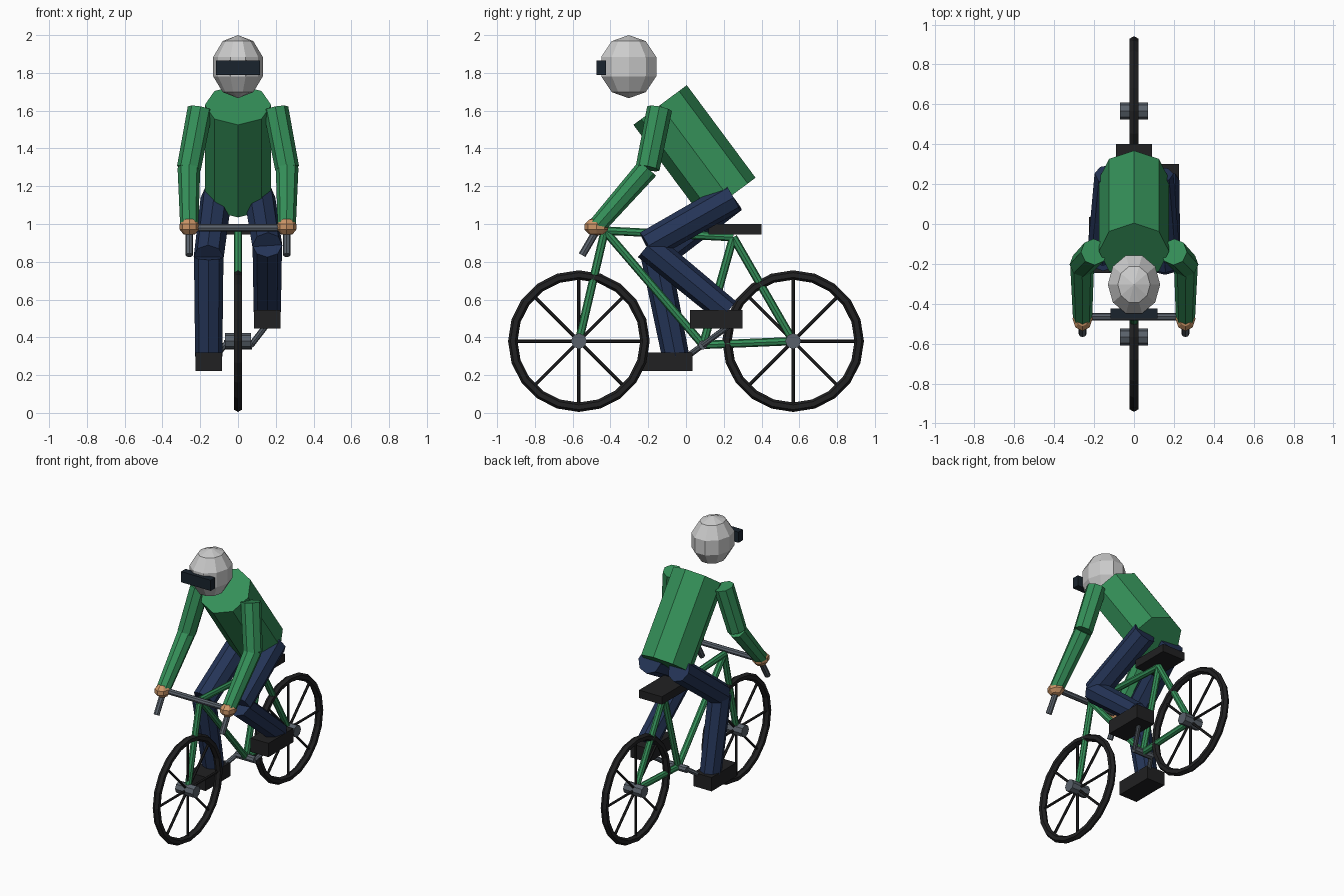
import bpy, bmesh, math
from mathutils import Vector, Matrix

if "Cube" in bpy.data.objects:
    bpy.data.objects.remove(bpy.data.objects["Cube"])


def material(name, rgb):
    m = bpy.data.materials.new(name)
    m.diffuse_color = (*rgb, 1)
    m.use_nodes = True
    m.node_tree.nodes["Principled BSDF"].inputs["Base Color"].default_value = m.diffuse_color
    return m


GREEN = material("green", (0.035, 0.28, 0.10))
NAVY = material("navy", (0.018, 0.035, 0.095))
BLACK = material("black", (0.015, 0.015, 0.016))
VISOR = material("visor", (0.01, 0.017, 0.026))
METAL = material("metal", (0.10, 0.12, 0.145))
SKIN = material("skin", (0.62, 0.31, 0.14))


def finish(name, bm, mat):
    mesh = bpy.data.meshes.new(name)
    bm.to_mesh(mesh)
    bm.free()
    if mat:
        mesh.materials.append(mat)
    ob = bpy.data.objects.new(name, mesh)
    bpy.context.collection.objects.link(ob)
    return ob


def rod(name, a, b, r1, mat, r2=None, sides=8):
    """Capped prism from point a to point b."""
    a, b = Vector(a), Vector(b)
    d = b - a
    turn = d.to_track_quat('Z', 'Y').to_matrix().to_4x4()
    bm = bmesh.new()
    bmesh.ops.create_cone(bm, cap_ends=True, segments=sides, radius1=r1,
                          radius2=r1 if r2 is None else r2, depth=d.length,
                          matrix=Matrix.Translation((a + b) / 2) @ turn)
    return finish(name, bm, mat)


def box(name, centre, size, mat):
    bm = bmesh.new()
    bmesh.ops.create_cube(bm, size=1, matrix=Matrix.Translation(centre) @ Matrix.Diagonal((*size, 1)))
    return finish(name, bm, mat)


def ball(name, centre, radii, mat, seg, rings):
    bm = bmesh.new()
    bmesh.ops.create_uvsphere(bm, u_segments=seg, v_segments=rings, radius=1,
                              matrix=Matrix.Translation(centre) @ Matrix.Diagonal((*radii, 1))
                              @ Matrix.Rotation(math.pi / 2, 4, 'Z'))
    return finish(name, bm, mat)


# Wheels: tyre, hub and eight spokes
AXLE_Z = 0.38
for end, y in (("front", -0.567), ("rear", 0.567)):
    bpy.ops.mesh.primitive_torus_add(location=(0, y, AXLE_Z), rotation=(0, math.pi / 2, 0),
                                     major_segments=20, minor_segments=6,
                                     major_radius=0.35, minor_radius=0.025)
    tyre = bpy.context.object
    tyre.name = end + "_tyre"
    tyre.data.materials.append(BLACK)
    rod(end + "_hub", (-0.07, y, AXLE_Z), (0.07, y, AXLE_Z), 0.042, METAL)
    for i in range(4):
        c, s = 0.34 * math.cos(i * math.pi / 4), 0.34 * math.sin(i * math.pi / 4)
        rod(end + "_spokes", (0, y - c, AXLE_Z - s), (0, y + c, AXLE_Z + s), 0.009, BLACK, sides=6)

# Frame tubes
head_joint, seat_joint, crank_joint = (0, -0.43, 0.965), (0, 0.25, 0.93), (0, 0.09, 0.36)
front_axle, rear_axle = (0, -0.567, AXLE_Z), (0, 0.567, AXLE_Z)
for name, a, b in (("fork", front_axle, head_joint), ("top_tube", head_joint, seat_joint),
                   ("down_tube", head_joint, crank_joint), ("seat_tube", crank_joint, seat_joint),
                   ("chain_stay", crank_joint, rear_axle), ("seat_stay", seat_joint, rear_axle)):
    rod(name, a, b, 0.022, GREEN)

# Saddle, handlebar and crank axle
box("saddle", (0, 0.26, 0.972), (0.18, 0.28, 0.056), BLACK)
rod("handlebar", (-0.26, -0.465, 0.98), (0.26, -0.465, 0.98), 0.02, METAL)
rod("crank_axle", (-0.075, 0.09, 0.36), (0.075, 0.09, 0.36), 0.025, METAL)

# Rider's torso and head
rod("torso", (0, 0.227, 1.14), (0, -0.137, 1.63), 0.176, GREEN)
ball("helmet", (0, -0.303, 1.833), (0.138, 0.161, 0.167), None, 10, 5)
box("visor", (0, -0.449, 1.828), (0.234, 0.05, 0.076), VISOR)

# Arms, hands and bar drops on both sides
for side, s in (("left", -1), ("right", 1)):
    elbow, hand = (s * 0.26, -0.203, 1.295), (s * 0.258, -0.475, 0.985)
    rod(side + "_upper_arm", (s * 0.2, -0.14, 1.61), elbow, 0.067, GREEN, 0.064)
    rod(side + "_forearm", elbow, hand, 0.06, GREEN, 0.048)
    ball(side + "_hand", hand, (0.053, 0.065, 0.048), SKIN, 8, 5)
    rod(side + "_bar_drop", (s * 0.258, -0.465, 0.98), (s * 0.258, -0.55, 0.835), 0.02, METAL)

# Legs, shoes and cranks: knee, ankle, shoe and pedal as (y, z)
for side, s, knee, ankle, shoe, pedal in (
        ("left", -1, (-0.16, 0.825), (-0.055, 0.30), (-0.105, 0.272), (-0.06, 0.25)),
        ("right", 1, (-0.205, 0.885), (0.22, 0.535), (0.16, 0.495), (0.24, 0.47))):
    k, a = (s * 0.155, *knee), (s * 0.155, *ankle)
    rod(side + "_thigh", (s * 0.115, 0.245, 1.14), k, 0.083, NAVY, 0.08)
    rod(side + "_shin", k, a, 0.078, NAVY, 0.072)
    box(side + "_shoe", (s * 0.155, *shoe), (0.142, 0.28, 0.098), BLACK)
    rod(side + "_crank", (s * 0.07, 0.09, 0.36), (s * 0.155, *pedal), 0.016, METAL)
